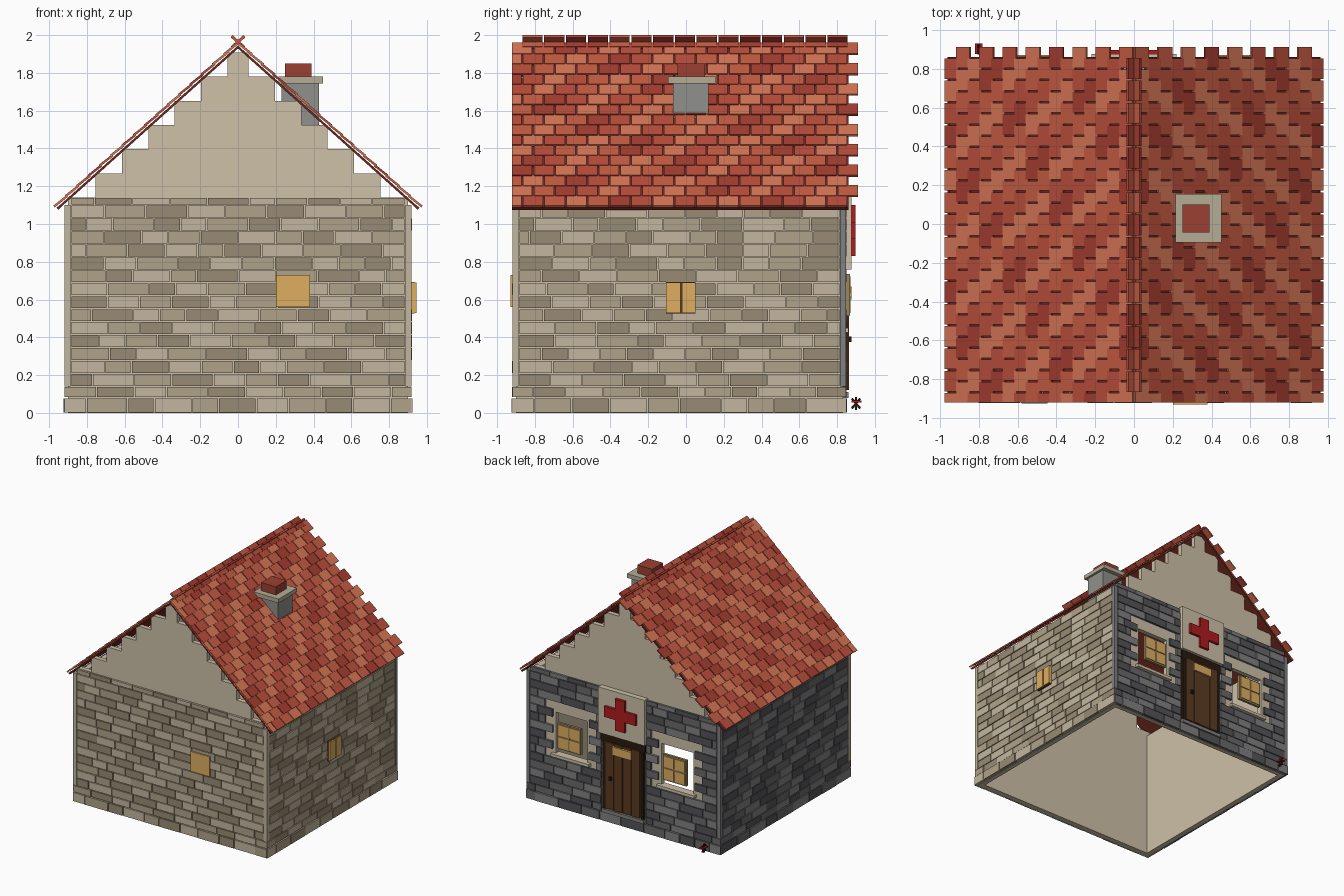
import bpy, bmesh, math, random
from mathutils import Matrix, Vector

if "Cube" in bpy.data.objects:
    bpy.data.objects.remove(bpy.data.objects["Cube"])

random.seed(4)
parts = {}
TAN = [(.76, .71, .62), (.68, .63, .53), (.59, .54, .45)]
GREY = [(.50, .50, .50), (.41, .41, .42), (.33, .33, .35)]
RED = [(.84, .46, .34), (.77, .36, .27), (.72, .31, .24), (.64, .25, .20)]
PLASTER, AMBER = (.80, .75, .65), (.87, .68, .38)
WOOD, DARK, CROSS = (.36, .24, .15), (.17, .12, .08), (.68, .13, .14)


def box(name, col, x0, x1, y0, y1, z0, z1, mat=None):
    """Add a box to the named part."""
    bm = parts.setdefault(name, (bmesh.new(), col))[0]
    m = Matrix.Translation(((x0 + x1) / 2, (y0 + y1) / 2, (z0 + z1) / 2))
    m = m @ Matrix.Diagonal((abs(x1 - x0), abs(y1 - y0), abs(z1 - z0), 1))
    bmesh.ops.create_cube(bm, size=1, matrix=mat @ m if mat else m)


def on_wall(side, name, col, u0, u1, z0, z1, d0, d1):
    """Box on a wall: u runs along it, d is the distance outward."""
    s = 1 if side in ("back", "right") else -1
    if side in ("front", "back"):
        box(name, col, u0, u1, s * d0, s * d1, z0, z1)
    else:
        box(name, col, s * d0, s * d1, u0, u1, z0, z1)


def spans_without(spans, a, b):
    out = []
    for u, v in spans:
        out += [(p, q) for p, q in ((u, min(v, a)), (max(u, b), v)) if q - p > .01]
    return out


# stone courses on all four walls
levels = [0, .08, .14] + [.14 + .0686 * k for k in range(1, 15)]


def stone_wall(side, u0, u1, d, pal, label, gable=False):
    rows = list(zip(levels, levels[1:])) + ([(1.10, 1.14)] if gable else [])
    for r, (z0, z1) in enumerate(rows):
        spans = [(u0, u1)]
        if r >= 2:
            spans = [(u0 + .035, u1 - .035)]
        if side == "back":
            if z1 > .09:
                spans = spans_without(spans, -.21, .21)
            if z1 > .42 and z0 < .83:
                w = .17 if r % 2 else .24
                spans = spans_without(spans, -.5 - w, -.5 + w)
                spans = spans_without(spans, .5 - w, .5 + w)
        out = d + (.004 if r == 0 else 0)
        for a, b in spans:
            u, k = a - random.uniform(0, .1), r
            while u < b:
                w = random.choice((.14, .17, .2, .22))
                p, q = max(u, a), min(u + w, b)
                if b - q < .05:
                    q = b
                if q - p > .02:
                    i = k % 3
                    on_wall(side, f"{label}_stones_{i}", pal[i], p + .003, q - .003,
                            z0 + .003, z1 - .003, d - .03, out - .004 * random.random())
                u, k = (b if q == b else u + w), k + 1


stone_wall("front", -.92, .92, .92, TAN, "tan", True)
stone_wall("right", -.92, .85, .92, TAN, "tan")
stone_wall("back", -.92, .92, .85, GREY, "grey", True)
stone_wall("left", -.92, .85, .92, GREY, "grey")

# corner posts
for x in (-.902, .902):
    box("front_corner_posts", TAN[0], x - .016, x + .016, -.918, -.886, .14, 1.10)
    box("back_corner_posts", GREY[0], x - .016, x + .016, .816, .848, .14, 1.10)

# hollow plaster shell with door and window openings at the back
box("plaster_walls", PLASTER, -.9, .9, -.9, -.86, 0, 1.14)
for s in (-1, 1):
    box("plaster_walls", PLASTER, s * .86, s * .9, -.86, .83, 0, 1.10)
    box("plaster_walls", PLASTER, s * .65, s * .86, .79, .83, 0, 1.14)
    box("plaster_walls", PLASTER, s * .20, s * .35, .79, .83, 0, 1.14)
    for z0, z1 in ((0, .45), (.80, 1.14)):
        box("plaster_walls", PLASTER, s * .35, s * .65, .79, .83, z0, z1)
box("plaster_walls", PLASTER, -.2, .2, .79, .83, .74, 1.14)
box("plaster_walls", PLASTER, -.2, .2, .79, .83, 0, .08)

# stepped gables
for i in range(6):
    h, z = .755 - .14 * i, 1.14 + .128 * i
    for y0 in (-.9, .79):
        box("stepped_gables", PLASTER, -h, h, y0, y0 + .04, z, z + .128)

# roof decks and staggered tiles
run, rise, peak = .96, .86, 1.945
L = math.hypot(run, rise)
c, sn = run / L, rise / L
pitch, tw = L / 16, .115


def slope(s, x=0, z=peak):
    return Matrix(((s * c, 0, s * sn, x), (0, 1, 0, 0), (-sn, 0, c, z), (0, 0, 0, 1)))


for s in (-1, 1):
    M = slope(s)
    box("roof_deck", (.42, .17, .14), 0, L - .01, -.915, .86, -.012, 0, M)
    box("eaves_edge", (.42, .17, .14), L - .012, L, -.92, .86, -.014, .002, M)
    for r in range(16):
        T = M @ Matrix.Translation((r * pitch, 0, .004)) @ Matrix.Rotation(-.06, 4, "Y")
        off = tw / 2 if r % 2 else 0
        for k in range(17 if r % 2 else 16):
            a = -.925 + k * tw - off
            b = a + tw
            a = max(a, -.925)
            if b > .92:
                continue
            i = (0, 0, 1, 2, 3, 1, 2)[(2 * k + r * 3 // 2) % 7]
            box(f"roof_tiles_{i}", RED[i], -.004, pitch + .006, a + .004, b - .004, 0, .012, T)

# crossed ridge tiles
for k in range(15):
    y, i = -.87 + k * .1153, (1, 2, 3, 3)[k % 4]
    for s in (-1, 1):
        box(f"ridge_tiles_{i}", RED[i], -.045, .045, y + .004, y + .111, -.008, .008,
            slope(s, 0, 1.964))

# chimney
box("chimney_stack", (.56, .56, .54), .23, .43, -.07, .12, 1.50, 1.75)
box("chimney_cap", (.70, .67, .58), .215, .45, -.095, .155, 1.745, 1.78)
box("chimney_pot", (.60, .26, .21), .25, .39, -.045, .10, 1.78, 1.85)

# front and right windows
box("front_window", AMBER, .20, .38, -.93, -.90, .56, .73)
for y0, y1 in ((-.105, -.03), (-.02, .05)):
    box("right_window_panes", AMBER, .91, .945, y0, y1, .53, .69)
box("right_window_frame", WOOD, .91, .935, -.105, .05, .525, .692)

# back windows: four panes, frame bars and a sill
for s in (-.5, .5):
    for x in (-.052, .052):
        for z in (.573, .677):
            box("back_window_panes", AMBER, s + x - .045, s + x + .045, .85, .872, z - .045, z + .045)
    for x in (-.103, 0, .103):
        box("back_window_frames", (.62, .52, .36), s + x - .007, s + x + .007, .845, .868, .515, .735)
    for z in (.521, .625, .729):
        box("back_window_frames", (.62, .52, .36), s - .11, s + .11, .845, .866, z - .007, z + .007)
    box("window_sills", PLASTER, s - .18, s + .18, .82, .86, .425, .45)

# door with planks, dark frame, small pane, handle and step
for k in range(4):
    x = -.165 + k * .0825
    box("door_planks", WOOD, x + .003, x + .0795, .835, .862 - .004 * (k % 2), .12, .69)
box("door_frame", DARK, -.205, .205, .82, .85, .68, .76)
for s in (-1, 1):
    box("door_frame", DARK, s * .168, s * .195, .82, .85, .10, .69)
box("door_pane", AMBER, -.09, .09, .855, .875, .60, .67)
box("door_handle", DARK, .10, .12, .86, .877, .375, .405)
box("door_step", GREY[0], -.2, .2, .80, .86, .08, .11)

# sign board with a red cross
box("sign_board", PLASTER, -.22, .22, .83, .875, .76, 1.15)
box("red_cross", CROSS, -.045, .045, .87, .897, .83, 1.10)
for s in (-1, 1):
    box("red_cross", CROSS, s * .045, s * .15, .87, .897, .92, 1.01)

# small twig bundle beside the back wall
for k, ang in enumerate((-.7, 0, .7)):
    M = Matrix.Translation((-.8, .90, .05)) @ Matrix.Rotation(ang, 4, "X")
    box("twigs", DARK, -.006, .006, -.006, .006, -.035, .035, M)
box("twig_band", CROSS, -.82, -.78, .875, .93, .055, .065)

# turn the collected boxes into coloured objects
for name, (bm, col) in parts.items():
    bmesh.ops.recalc_face_normals(bm, faces=bm.faces)
    me = bpy.data.meshes.new(name)
    bm.to_mesh(me)
    bm.free()
    mat = bpy.data.materials.new(name)
    mat.diffuse_color = [v ** 2.2 for v in col] + [1]
    mat.use_nodes = True
    mat.node_tree.nodes["Principled BSDF"].inputs["Base Color"].default_value = mat.diffuse_color
    me.materials.append(mat)
    bpy.context.collection.objects.link(bpy.data.objects.new(name, me))
